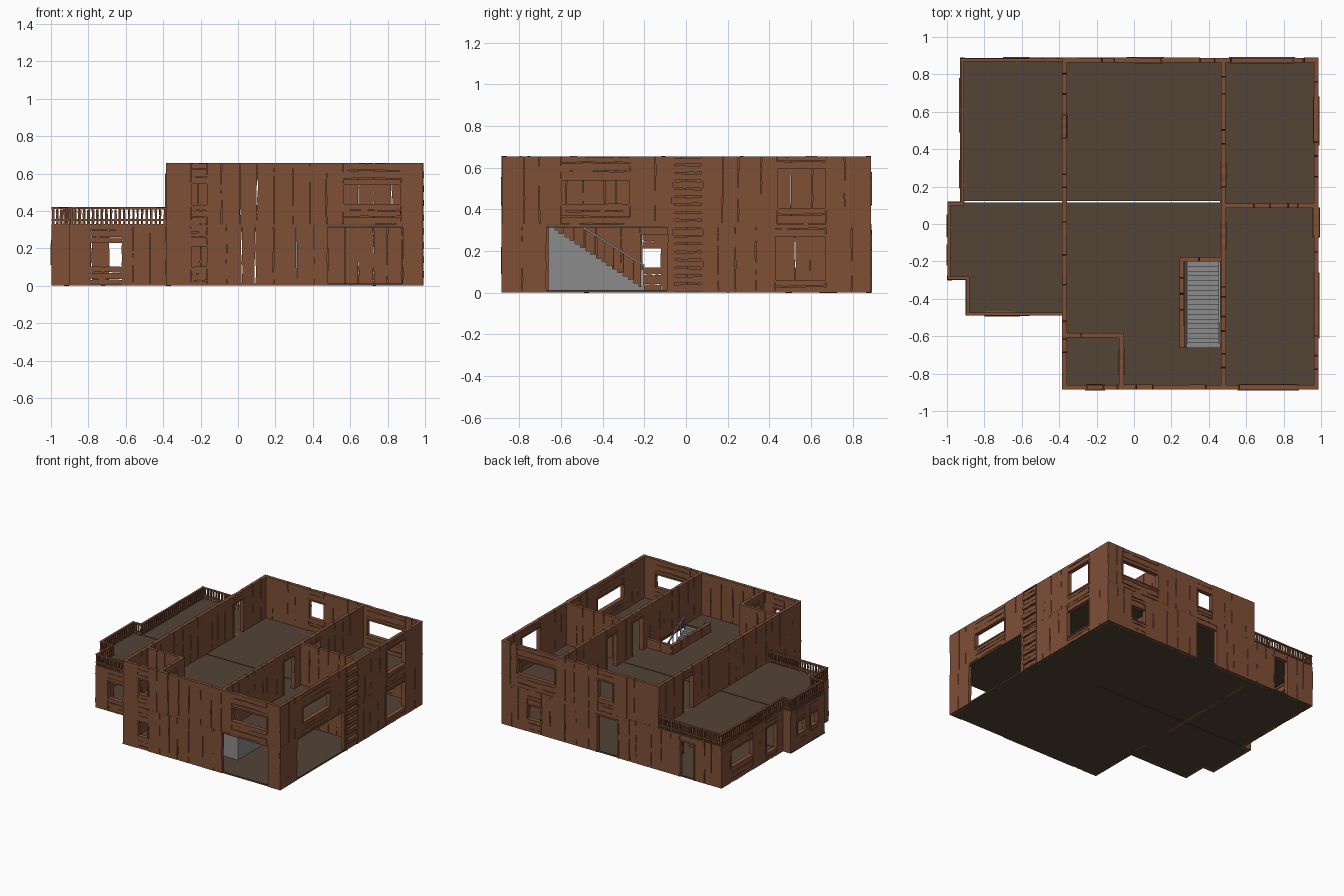
import bpy, bmesh, math, random
from mathutils import Vector

if "Cube" in bpy.data.objects:
    bpy.data.objects.remove(bpy.data.objects["Cube"])

random.seed(4)


def material(name, rgb):
    m = bpy.data.materials.new(name)
    m.diffuse_color = (*rgb, 1)
    m.use_nodes = True
    m.node_tree.nodes["Principled BSDF"].inputs["Base Color"].default_value = m.diffuse_color
    return m


WOOD = material("red brown wood", (0.215, 0.080, 0.039))
FLOOR = material("dark floor wood", (0.088, 0.056, 0.037))
GREY = material("stair grey", (0.26, 0.26, 0.26))


def finish(name, bm, mat):
    bmesh.ops.recalc_face_normals(bm, faces=bm.faces)
    me = bpy.data.meshes.new(name)
    bm.to_mesh(me)
    bm.free()
    me.materials.append(mat)
    ob = bpy.data.objects.new(name, me)
    bpy.context.collection.objects.link(ob)
    return ob


def loft(bm, rings):
    rows = [[bm.verts.new(p) for p in r] for r in rings]
    n = len(rows[0])
    for a, b in zip(rows, rows[1:]):
        for i in range(n):
            bm.faces.new((a[i], a[(i + 1) % n], b[(i + 1) % n], b[i]))
    bm.faces.new(rows[0][::-1])
    bm.faces.new(rows[-1])


def box(bm, x0, x1, y0, y1, z0, z1):
    loft(bm, [[(x0, y0, z), (x1, y0, z), (x1, y1, z), (x0, y1, z)] for z in (z0, z1)])


def place(axis, c, u, w, z):
    return (u, c + w, z) if axis == 'x' else (c + w, u, z)


def board(bm, axis, c, u0, u1, z0, z1, upright, t, wob=0.0028):
    """One hand-cut plank with wavering long edges."""
    lo, hi, a, b = (z0, z1, u0, u1) if upright else (u0, u1, z0, z1)
    rings = []
    for i in range(6):
        s = lo + (hi - lo) * i / 5
        p = a + 0.0015 + random.uniform(-wob, wob)
        q = b - 0.0015 + random.uniform(-wob, wob)
        ring = []
        for e, w in ((p, -t), (q, -t), (q, t), (p, t)):
            ring.append(place(axis, c, e, w, s) if upright else place(axis, c, s, w, e))
        rings.append(ring)
    loft(bm, rings)


def planks(bm, axis, c, u0, u1, z0, z1, upright, size):
    """Fill a rectangle of wall with planks of uneven width."""
    lo, hi = (u0, u1) if upright else (z0, z1)
    if hi - lo < 0.004:
        return
    n = max(1, round((hi - lo) / size))
    cuts = [lo + (hi - lo) * (i + (random.uniform(-.25, .25) if 0 < i < n else 0)) / n
            for i in range(n + 1)]
    for a, b in zip(cuts, cuts[1:]):
        t = random.uniform(0.0115, 0.0135)
        if upright:
            board(bm, axis, c, a, b, z0, z1, True, t)
        else:
            board(bm, axis, c, u0, u1, a, b, False, t)


def wall(name, axis, c, u0, u1, z0, z1, holes=()):
    """Plank wall; holes are (start, end, bottom, top) along the wall."""
    bm = bmesh.new()
    pos = u0
    for a, b, h0, h1 in sorted(holes):
        planks(bm, axis, c, pos, a, z0, z1, True, 0.09)
        planks(bm, axis, c, a, b, z0, h0, False, 0.035)
        planks(bm, axis, c, a, b, h1, z1, False, 0.035)
        # frame round the opening, slightly proud of the planks
        if b - a < 0.4:
            f = 0.011
            for p, q, r, s in ((a - f, a + .003, h0, h1), (b - .003, b + f, h0, h1)):
                board(bm, axis, c, p, q, r, s, True, 0.017, 0.001)
            board(bm, axis, c, a - f, b + f, h1 - .003, min(h1 + f, z1), False, 0.017, 0.001)
            if h0 > z0 + 0.02:
                board(bm, axis, c, a - f, b + f, h0 - f, h0 + .003, False, 0.017, 0.001)
        pos = b
    planks(bm, axis, c, pos, u1, z0, z1, True, 0.09)
    return finish(name, bm, WOOD)


G, F, T = 0.012, 0.33, 0.655      # ground floor, upper floor, wall top
XL, XR, YF, YB = -0.372, 0.974, -0.872, 0.876

# floors: boxes on both levels, the upper one leaves the stair opening free
for name, z0, z1 in (("ground_floor", 0, G), ("upper_floor", 0.312, F)):
    bm = bmesh.new()
    box(bm, 0.46, 0.984, -0.88, 0.886, z0, z1)
    box(bm, -0.928, 0.46, 0.122, 0.886, z0, z1)
    box(bm, -0.998, -0.38, -0.298, 0.116, z0, z1)
    box(bm, -0.898, -0.38, -0.49, -0.298, z0, z1)
    if z0 == 0:
        box(bm, -0.38, 0.46, -0.88, 0.116, z0, z1)
    else:
        box(bm, -0.38, 0.27, -0.88, 0.116, z0, z1)
        box(bm, 0.27, 0.46, -0.88, -0.66, z0, z1)
        box(bm, 0.27, 0.46, -0.2, 0.116, z0, z1)
    finish(name, bm, FLOOR)

# ground storey outer walls
wall("front_wall_lower", 'x', YF, -0.384, 0.986, 0, F,
     [(-0.25, -0.165, .1, .21), (0.48, 0.88, 0, .318)])
wall("back_wall_lower", 'x', YB, -0.93, 0.986, 0, F,
     [(-0.69, -0.57, 0, .28), (-0.03, .15, 0, .29), (.64, .76, .1, .21)])
wall("right_wall_lower", 'y', XR, -0.884, 0.888, 0, F,
     [(-0.67, -0.09, 0, .318), (-0.055, .075, 0, F), (.43, .67, .06, .27)])
# upper storey outer walls
wall("front_wall_upper", 'x', YF, -0.384, 0.986, F, T,
     [(-0.25, -0.165, .43, .545), (.565, .87, .435, .54)])
wall("back_wall_upper", 'x', YB, -0.384, 0.986, F, T,
     [(.015, .145, .43, .57), (.52, .85, .43, .55)])
wall("right_wall_upper", 'y', XR, -0.884, 0.888, F, T,
     [(-0.6, -0.27, .425, .54), (-0.055, .075, F, T), (.44, .67, .405, .595)])
wall("left_wall_upper", 'y', XL, -0.884, 0.888, F, T, [(.46, .58, F, .59)])
wall("left_wall_lower", 'y', XL, -0.884, 0.888, 0, F,
     [(-0.22, -0.07, G, .28), (.46, .58, G, .28)])

# horizontal slats in the tall strip of the right wall
bm = bmesh.new()
for i in range(17):
    z = 0.008 + i * 0.038
    board(bm, 'y', XR, -0.062 + random.uniform(-.01, .004), .08 + random.uniform(-.004, .008),
          z, z + 0.033, False, 0.012 + (i % 2) * 0.008, 0.003)
finish("right_wall_slats", bm, WOOD)

# side wing walls
wall("wing_left_wall", 'y', -0.918, 0.115, 0.888, 0, F,
     [(.2, .33, .06, .26), (.5, .77, .12, .25)])
wall("wing_bay_wall", 'y', -0.985, -0.3, 0.12, 0, F,
     [(-0.21, -0.12, .12, .215), (-0.06, .04, .12, .215)])
wall("wing_bay_front", 'x', -0.288, -0.998, -0.888, 0, F)
wall("wing_bay_back", 'x', 0.108, -0.998, -0.908, 0, F)
wall("wing_step_wall", 'y', -0.888, -0.49, -0.29, 0, F)
wall("wing_front_wall", 'x', -0.478, -0.9, -0.384, 0, F, [(-0.79, -0.62, .1, .23)])

# inner walls
wall("inner_long_wall_upper", 'y', 0.478, YF, YB, F, T,
     [(-0.13, 0, F, .59), (.2, .32, F, .59)])
wall("inner_long_wall_lower", 'y', 0.478, 0.1, YB, G, .312, [(.2, .32, G, .27)])
for lvl, z0, z1 in (("lower", G, .312), ("upper", F, T)):
    wall("inner_cross_wall_" + lvl, 'x', 0.098, 0.478, XR, z0, z1)
    wall("small_room_back_" + lvl, 'x', -0.595, XL, -0.056, z0, z1)
    wall("small_room_side_" + lvl, 'y', -0.067, YF, -0.585, z0, z1,
         [(-0.8, -0.68, z0, z0 + .25)])


# terrace fence
def fence(bm, axis, c, a, b):
    n = round((b - a) / 0.025)
    for i in range(n + 1):
        u = a + 0.007 + (b - a - 0.014) * i / n
        w = random.uniform(.005, .0075)
        board(bm, axis, c, u - w, u + w, F - .005, .412 + random.uniform(-.006, .004),
              True, 0.006, 0.0015)
    for z in (.345, .408):
        board(bm, axis, c, a, b, z, z + 0.013, False, 0.008, 0.0015)


bm = bmesh.new()
for axis, c, a, b in (('x', 0.876, -0.93, -0.385), ('y', -0.918, 0.11, 0.886),
                      ('x', 0.108, -0.995, -0.912), ('y', -0.988, -0.298, 0.118),
                      ('x', -0.288, -0.995, -0.882), ('y', -0.888, -0.488, -0.282),
                      ('x', -0.48, -0.898, -0.385)):
    fence(bm, axis, c, a, b)
finish("terrace_fence", bm, WOOD)

# staircase: stepped profile swept sideways
steps = 18
y_lo, y_hi, z_top = -0.2, -0.66, 0.318
prof = [(y_lo, 0.004)]
for i in range(steps):
    z = 0.03 + (z_top - 0.03) * i / (steps - 1)
    prof += [(y_lo + (y_hi - y_lo) * i / steps, z),
             (y_lo + (y_hi - y_lo) * (i + 1) / steps, z)]
prof.append((y_hi, 0.004))
bm = bmesh.new()
loft(bm, [[(x, y, z) for y, z in prof] for x in (0.282, 0.46)])
finish("staircase", bm, GREY)

# stair handrails with balusters
bm = bmesh.new()
for x in (0.284, 0.456):
    loft(bm, [[(x - .004, y, z), (x + .004, y, z), (x + .004, y, z + .01), (x - .004, y, z + .01)]
              for y, z in ((-0.2, .125), (-0.64, .40))])
    for i in range(10):
        y = -0.205 - i * 0.0475
        h = .125 + (-0.2 - y) * 0.625
        box(bm, x - .003, x + .003, y - .003, y + .003, h - .1, h + .004)
finish("stair_handrail", bm, GREY)

# low plank guard round the stair opening
wall("stair_guard_side", 'y', 0.256, -0.66, -0.18, F - .01, .40)
wall("stair_guard_end", 'x', -0.189, 0.25, 0.468, F - .01, .40)
